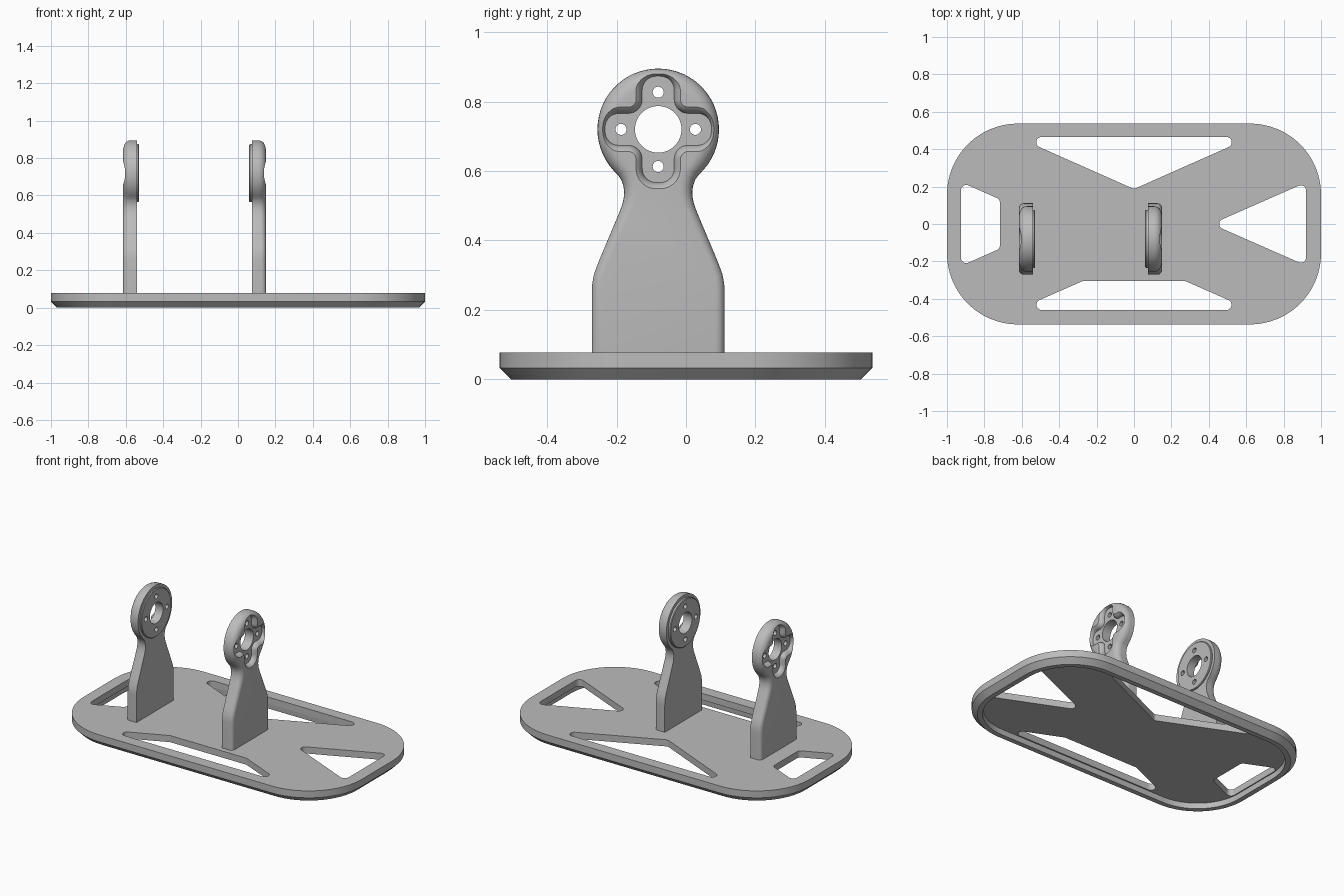
import bpy, bmesh, math
from mathutils import Vector

if "Cube" in bpy.data.objects:
    bpy.data.objects.remove(bpy.data.objects["Cube"])

grey = bpy.data.materials.new("light_grey")
grey.diffuse_color = (0.5, 0.5, 0.5, 1)
grey.use_nodes = True
grey.node_tree.nodes["Principled BSDF"].inputs["Base Color"].default_value = grey.diffuse_color


def rounded(poly, radius, segs=8):
    """Counter-clockwise polygon with every corner filleted."""
    out, n = [], len(poly)
    for i in range(n):
        p = Vector(poly[i])
        r = radius[i] if isinstance(radius, list) else radius
        u = (Vector(poly[i - 1]) - p).normalized()
        v = (Vector(poly[(i + 1) % n]) - p).normalized()
        half = math.acos(u.dot(v)) / 2
        c = p + (u + v).normalized() * (r / math.sin(half))
        t = r / math.tan(half)
        w0, w1 = p + u * t - c, p + v * t - c
        a0 = math.atan2(w0.y, w0.x)
        da = math.atan2(w1.y, w1.x) - a0
        da = (da + math.pi) % (2 * math.pi) - math.pi
        for k in range(segs + 1):
            a = a0 + da * k / segs
            out.append(c + Vector((math.cos(a), math.sin(a))) * r)
    return out


def circle(cx, cy, r, n=48):
    return [Vector((cx + r * math.cos(2 * math.pi * k / n),
                    cy + r * math.sin(2 * math.pi * k / n))) for k in range(n)]


def offset(pts, dist):
    """Mitred outward offset; dist is a number or one value per point."""
    out, n = [], len(pts)
    for i, p in enumerate(pts):
        d = dist[i] if isinstance(dist, list) else dist
        e1, e2 = (p - pts[i - 1]).normalized(), (pts[(i + 1) % n] - p).normalized()
        n1, n2 = Vector((e1.y, -e1.x)), Vector((e2.y, -e2.x))
        out.append(p + (n1 + n2) * (d / (1 + n1.dot(n2))))
    return out


def loft(name, rings):
    """Closed solid through equal-length rings of 3D points."""
    bm = bmesh.new()
    rows = [[bm.verts.new(p) for p in ring] for ring in rings]
    n = len(rows[0])
    for a, b in zip(rows, rows[1:]):
        for i in range(n):
            j = (i + 1) % n
            bm.faces.new((a[i], a[j], b[j], b[i]))
    bm.faces.new(rows[0])
    bm.faces.new(rows[-1])
    bmesh.ops.recalc_face_normals(bm, faces=bm.faces)
    mesh = bpy.data.meshes.new(name)
    bm.to_mesh(mesh)
    bm.free()
    mesh.materials.append(grey)
    ob = bpy.data.objects.new(name, mesh)
    bpy.context.collection.objects.link(ob)
    return ob


def activate(ob):
    bpy.ops.object.select_all(action='DESELECT')
    ob.select_set(True)
    bpy.context.view_layer.objects.active = ob


def combine(ob, other, operation='DIFFERENCE'):
    activate(ob)
    m = ob.modifiers.new("bool", 'BOOLEAN')
    m.operation, m.solver, m.object = operation, 'EXACT', other
    bpy.ops.object.modifier_apply(modifier=m.name)
    bpy.data.objects.remove(other, do_unlink=True)


def smooth(ob):
    activate(ob)
    bpy.ops.object.shade_smooth_by_angle(angle=math.radians(30))


# Base plate: chamfered rim with a recessed underside
def flat(pts, z):
    return [(p.x, p.y, z) for p in pts]


outline = rounded([(-1, -.537), (1, -.537), (1, .537), (-1, .537)], .38, 16)
base = loft("base_plate", [flat(offset(outline, -d), z) for d, z in
                           [(0, .078), (0, .033), (.033, 0), (.065, 0), (.068, .035)]])

# Triangular lightening windows in the plate
windows = [
    [(-.627, .465), (0, .187), (.627, .465)],
    [(-.627, -.46), (.627, -.46), (.274, -.305), (-.274, -.305)],
    [(.415, 0), (.92, -.222), (.92, .222)],
    [(-.925, -.224), (-.717, -.132), (-.717, .132), (-.925, .224)],
]
for w in windows:
    pts = rounded(w, .028)
    combine(base, loft("cutter", [flat(pts, -.1), flat(pts, .2)]))
smooth(base)

# Motor bracket: outline in the y-z plane
CY, CZ, THICK = -.08, .72, .075
half = [(.191, .05), (.191, .25), (.19, .275), (.185, .303), (.172, .338), (.111, .483),
        (.103, .505), (.099, .525), (.098, .54), (.1, .556), (.106, .574), (.115, .587)]
half += [(.175 * math.cos(math.radians(a)), CZ + .175 * math.sin(math.radians(a)))
         for a in range(-42, 90, 6)]
profile = ([Vector((CY + y, z)) for y, z in half] + [Vector((CY, CZ + .175))]
           + [Vector((CY - y, z)) for y, z in reversed(half)])


def edge_radius(z):
    return .025 + .018 * min(1, max(0, (z - .42) / .2))


# Cross-shaped pocket outline, inner corners rounder than the tips
A, W = .153, .046
cross, radii = [], []
for k in range(4):
    c, s = round(math.cos(k * math.pi / 2)), round(math.sin(k * math.pi / 2))
    for (y, z), r in (((A, -W), .04), ((A, W), .04), ((W, W), .04)):
        cross.append((CY + y * c - z * s, CZ + y * s + z * c))
        radii.append(r)
cross = rounded(cross, radii)


def bracket(name, x0, side, boss_h):
    def ring(pts, t):
        return [(x0 + side * t, p.x, p.y) for p in pts]

    # Body with a rounded outer edge
    rings = [ring(profile, 0)]
    for k in range(7):
        a = math.radians(15 * k)
        inset = [-edge_radius(p.y) * (1 - math.cos(a)) for p in profile]
        rings.append([(x0 + side * (THICK - edge_radius(p.y) * (1 - math.sin(a))), q.x, q.y)
                      for p, q in zip(profile, offset(profile, inset))])
    body = loft(name, rings)

    # Round boss on the inner face
    boss = loft("boss", [ring(circle(CY, CZ, r, 64), t) for r, t in
                         [(.155, .01), (.155, -boss_h + .004), (.151, -boss_h)]])
    combine(body, boss, 'UNION')

    # Cross pocket with a flared lip, then bore and screw holes
    combine(body, loft("cutter", [ring(offset(cross, d), t) for d, t in
                                  [(0, .045), (.002, .054), (.006, .063),
                                   (.013, .071), (.024, .08)]]))
    holes = [(0, 0, .067, 64)] + [(.107 * math.cos(k * math.pi / 2),
                                   .107 * math.sin(k * math.pi / 2), .016, 24)
                                  for k in range(4)]
    for y, z, r, n in holes:
        pts = circle(CY + y, CZ + z, r, n)
        combine(body, loft("cutter", [ring(pts, -.1), ring(pts, .2)]))
    smooth(body)


bracket("right_bracket", .075, 1, .015)
bracket("left_bracket", -.54, -1, .01)
